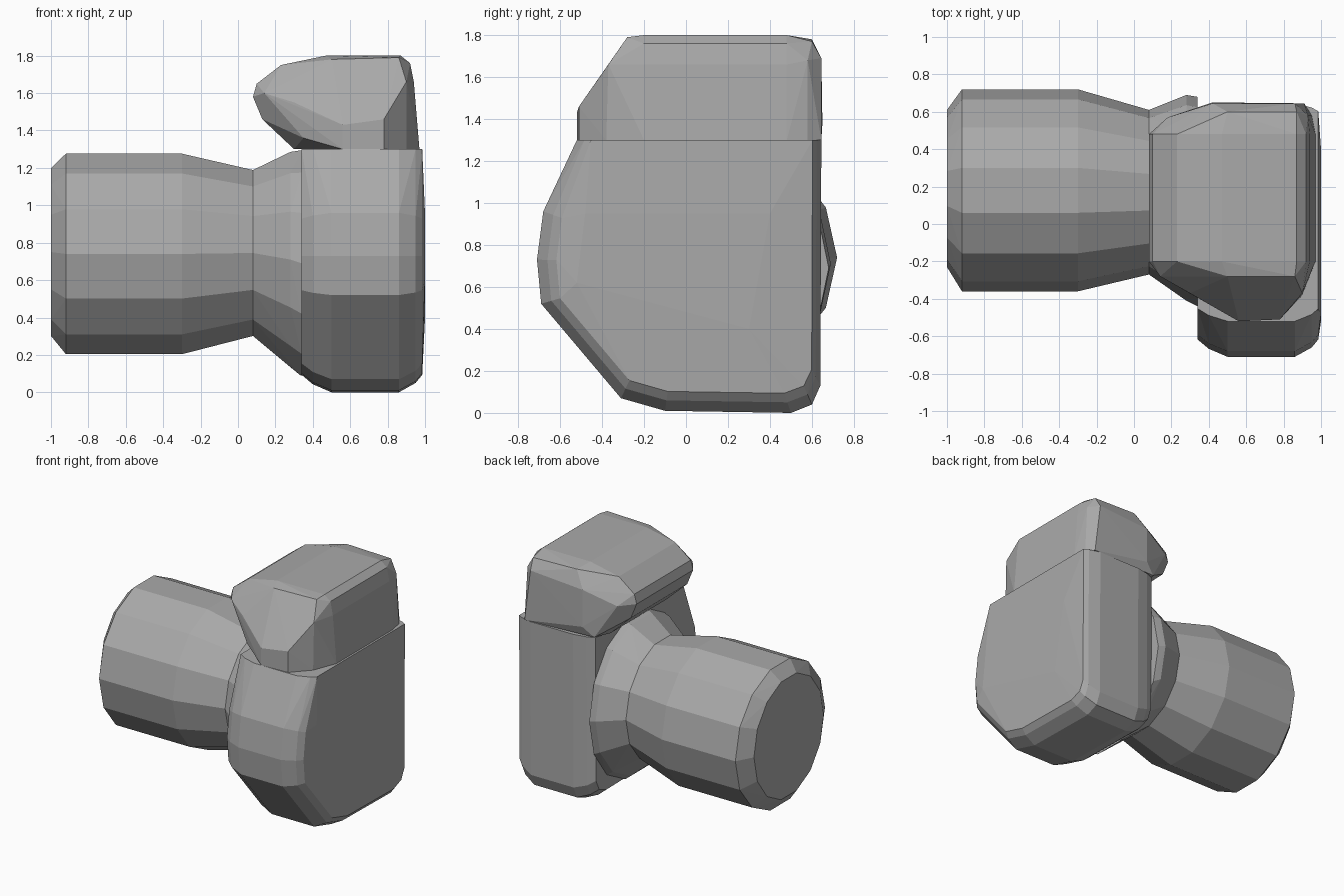
import bpy, bmesh
from math import cos, sin, tau

if "Cube" in bpy.data.objects:
    bpy.data.objects.remove(bpy.data.objects["Cube"])

grey = bpy.data.materials.new("plain grey")
grey.use_nodes = True
colour = (0.4, 0.4, 0.4, 1)
grey.diffuse_color = colour
grey.node_tree.nodes["Principled BSDF"].inputs["Base Color"].default_value = colour


def hull(name, points):
    """Faceted convex solid wrapped around the given points."""
    bm = bmesh.new()
    for p in points:
        bm.verts.new(p)
    res = bmesh.ops.convex_hull(bm, input=bm.verts[:])
    spare = {g for g in res["geom_interior"] + res["geom_unused"]
             if isinstance(g, bmesh.types.BMVert)}
    bmesh.ops.delete(bm, geom=list(spare), context="VERTS")
    bmesh.ops.dissolve_limit(bm, angle_limit=0.02, verts=bm.verts[:], edges=bm.edges[:])
    bmesh.ops.recalc_face_normals(bm, faces=bm.faces[:])
    mesh = bpy.data.meshes.new(name)
    bm.to_mesh(mesh)
    bm.free()
    mesh.materials.append(grey)
    obj = bpy.data.objects.new(name, mesh)
    bpy.context.collection.objects.link(obj)
    return obj


def ring(x, y, z, ry, rz, sides=14):
    return [(x, y + ry * cos(tau * i / sides), z + rz * sin(tau * i / sides))
            for i in range(sides)]


# Barrel with a chamfered end and a narrowed neck
hull("barrel", ring(-1, 0.19, 0.75, 0.42, 0.46) + ring(-0.92, 0.18, 0.74, 0.54, 0.55)
     + ring(-0.3, 0.18, 0.74, 0.54, 0.55) + ring(0.08, 0.17, 0.745, 0.44, 0.455))

# Flared collar joining the barrel to the body
hull("collar", ring(0.08, 0.17, 0.745, 0.44, 0.455) + ring(0.28, 0.14, 0.71, 0.55, 0.59)
     + ring(0.34, 0.12, 0.69, 0.56, 0.62))

# Body: a (y, z) outline lofted across x, drawn in towards both sides
outline = [(-0.52, 1.3), (-0.68, 0.96), (-0.71, 0.73), (-0.69, 0.52), (-0.31, 0.07),
           (-0.1, 0.01), (0.5, 0), (0.6, 0.04), (0.64, 0.13), (0.645, 1.3)]
body = []
for x, s in [(0.34, 0.87), (0.4, 0.94), (0.5, 1), (0.86, 1), (0.95, 0.93), (0.985, 0.87)]:
    for y, z in outline:
        body.append((x, s * y if y < 0 else y * (1 + s) / 2,
                     z if z > 1.2 else 0.72 + (z - 0.72) * s))
body += [(1, -0.52, 0.62), (1, -0.48, 0.95), (1, 0.3, 0.4), (1, 0.4, 0.95)]
hull("body", body)

# Head: an (x, z) outline run along y, with a sloping front and rounded back
section = [(0.3, 1.3), (0.13, 1.46), (0.08, 1.58), (0.1, 1.65), (0.23, 1.75),
           (0.47, 1.8), (0.87, 1.8), (0.92, 1.76), (0.94, 1.66), (0.97, 1.3)]
head = [(x, y, z) for y in (-0.2, 0.48) for x, z in section]
head += [(0.56, -0.52, 1.3), (0.56, -0.52, 1.43), (0.78, -0.51, 1.3), (0.78, -0.51, 1.46),
         (0.35, -0.39, 1.36), (0.3, -0.37, 1.55), (0.9, -0.38, 1.3), (0.9, -0.37, 1.66),
         (0.5, -0.28, 1.78), (0.86, -0.28, 1.79), (0.14, -0.28, 1.6)]
head += [(0.18, 0.57, 1.57), (0.34, 0.62, 1.31), (0.42, 0.65, 1.38), (0.42, 0.645, 1.66),
         (0.5, 0.6, 1.78), (0.87, 0.6, 1.77), (0.86, 0.645, 1.69), (0.91, 0.645, 1.3),
         (0.95, 0.58, 1.3), (0.93, 0.58, 1.68)]
hull("head", head)
